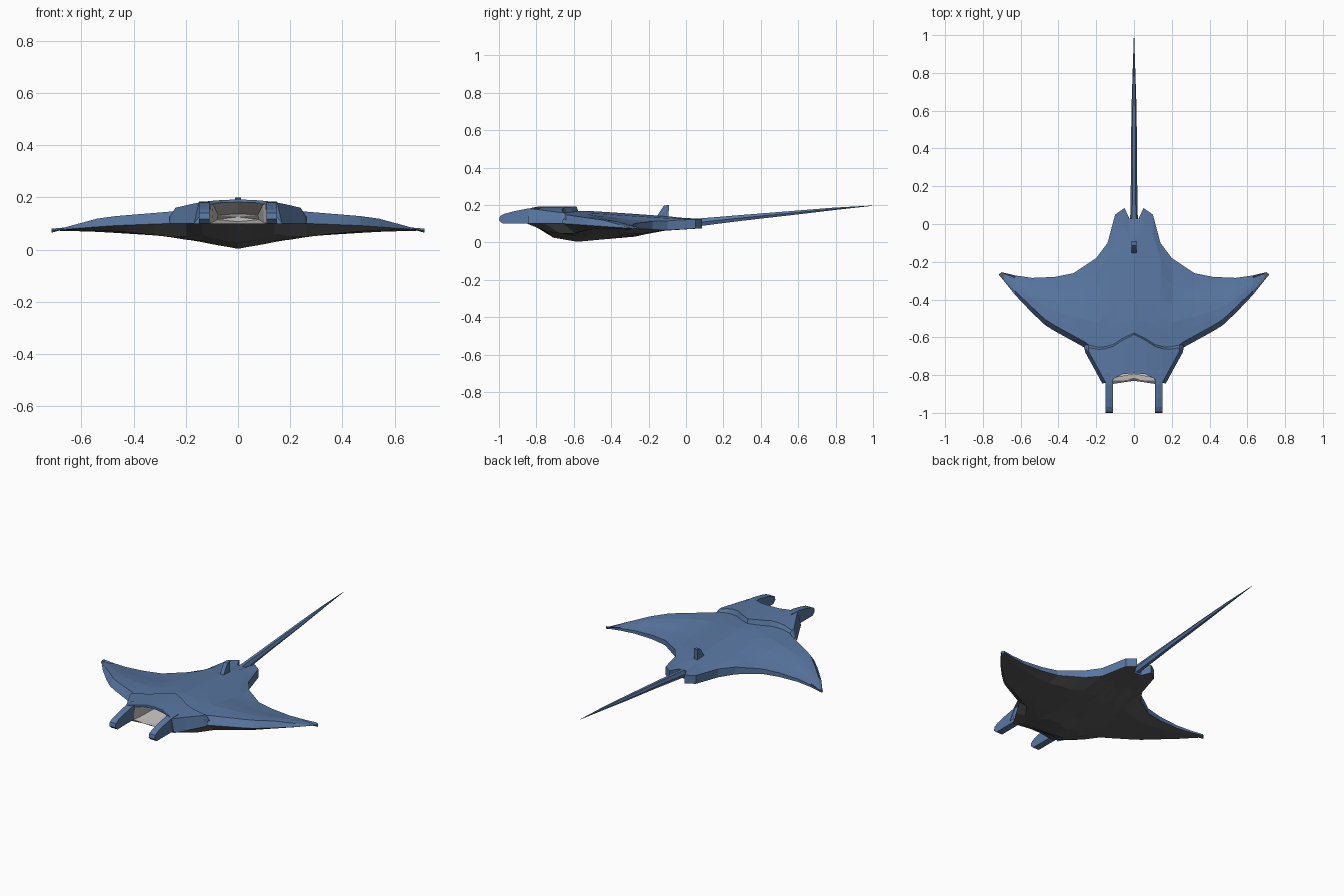
import bpy, bmesh
from math import cos, sin, pi

if "Cube" in bpy.data.objects:
    bpy.data.objects.remove(bpy.data.objects["Cube"])


def material(name, rgb):
    m = bpy.data.materials.new(name)
    m.diffuse_color = (*rgb, 1)
    m.use_nodes = True
    m.node_tree.nodes["Principled BSDF"].inputs["Base Color"].default_value = m.diffuse_color
    return m


BLUE = material("blue_skin", (0.10, 0.185, 0.36))
DARK = material("belly_grey", (0.10, 0.10, 0.10))
PALE = material("mouth_grey", (0.55, 0.53, 0.52))


def interp(table, v):
    if v <= table[0][0]:
        return table[0][1]
    for (a, fa), (b, fb) in zip(table, table[1:]):
        if v <= b:
            return fa + (fb - fa) * (v - a) / (b - a)
    return table[-1][1]


def skin(name, rows, mat, closed=False, mirror=False, caps=False):
    """Quad grid through equal-length rows of points."""
    bm = bmesh.new()
    vs = [[bm.verts.new(p) for p in r] for r in rows]
    n = len(rows[0])
    for a, b in zip(vs, vs[1:]):
        for i in range(n if closed else n - 1):
            j = (i + 1) % n
            bm.faces.new((a[i], a[j], b[j], b[i]))
    if caps:
        bm.faces.new(vs[0])
        bm.faces.new(vs[-1])
    bmesh.ops.remove_doubles(bm, verts=bm.verts, dist=0.0005)
    bmesh.ops.recalc_face_normals(bm, faces=bm.faces)
    me = bpy.data.meshes.new(name)
    bm.to_mesh(me)
    bm.free()
    if mat:
        me.materials.append(mat)
    ob = bpy.data.objects.new(name, me)
    bpy.context.collection.objects.link(ob)
    if mirror:
        ob.modifiers.new("mirror", 'MIRROR')
    return ob


def orient(ob, up):
    """Make an open sheet face up or down."""
    me = ob.data
    if (sum(p.normal.z * p.area for p in me.polygons) > 0) != up:
        me.flip_normals()


# Outline and height profiles
XS = [0, .025, .05, .10, .14, .20, .26, .32, .42, .47, .54, .63, .70, .714]
TRAIL = [(0, .03), (.025, .03), (.05, .085), (.10, .05), (.14, -.10), (.20, -.18),
         (.26, -.22), (.32, -.26), (.42, -.28), (.54, -.285), (.63, -.272), (.70, -.255), (.714, -.265)]
LEAD = [(0, -.83), (.10, -.845), (.14, -.85), (.20, -.755), (.26, -.655), (.46, -.545),
        (.54, -.47), (.63, -.375), (.70, -.287), (.714, -.271)]
LEAD_TOP = [(0, -.63), (.14, -.68), (.20, -.70), (.26, -.655)] + LEAD[5:]
RIM = [(-.86, .10), (-.65, .10), (-.3, .075), (-.1, .065), (.08, .075)]
TOP = [(0, .167), (.24, .147), (.57, .12), (.70, .085), (.714, .08)]
DROOP = [(-.5, 0), (-.2, .02), (.05, .04)]
KEEL = [(-.85, 0), (-.7, .08), (-.58, .092), (-.4, .062), (-.3, .05), (-.2, .025), (-.12, 0)]
SPREAD = [(0, 1), (.3, .45), (.55, .15), (.714, 0)]
EDGE = [(0, .05), (.14, .05), (.32, .03), (.714, .008)]

# Upper body and wings, with bevelled rim
rows = []
for x in XS:
    f, b = interp(LEAD_TOP, x), interp(TRAIL, x)
    bev = min(.03, .2 * (b - f))
    row = [(x, f, interp(RIM, f))]
    for t in (0, .15, .3, .5, .7, .85):
        y = f + bev + (b - f - bev) * t
        z = interp(TOP, x) - interp(DROOP, y)
        back = interp(RIM, b) + interp(EDGE, x)
        k = max(0, (t - .4) / .6) if x > .14 else 0
        row.append((x, y, z + (min(back, z) - z) * k))
    row += [(x, b, interp(RIM, b) + interp(EDGE, x)), (x, b, interp(RIM, b))]
    rows.append(row)
orient(skin("upper_body", rows, BLUE, mirror=True), True)

# Keeled belly
rows = []
for x in XS:
    f, b = interp(LEAD, x), interp(TRAIL, x)
    row = []
    for t in (0, .14, .29, .42, .52, .65, .8, 1):
        y = f + (b - f) * t
        d = interp(KEEL, y) * interp(SPREAD, x) if 0 < t < 1 else 0
        row.append((x, y, interp(RIM, y) - d))
    rows.append(row)
orient(skin("belly", rows, DARK, mirror=True), False)

# Raised head plate: x, front y, back y, top z
rows = []
for x, f, b, z in [(0, -.79, -.585, .192), (.06, -.795, -.615, .19), (.11, -.82, -.648, .186),
                   (.15, -.84, -.66, .18), (.185, -.775, -.664, .173), (.24, -.675, -.655, .16)]:
    low = (x, f, z - .012) if x < .14 else (min(x + .018, .26), f - .005, .10)
    rows.append([low, (x, f, z), (x, b, z), (x, b + .014, .147)])
x, f, b, z = .24, -.675, -.655, .16
rows.append([(.262, -.66, .10), (.262, -.655, .125), (.262, -.648, .125), (.262, -.64, .12)])
orient(skin("head_plate", rows, BLUE, mirror=True), True)

# Funnel-shaped mouth
mouth = []
for w, y0, lo, hi, y1 in [(.112, -.83, .10, .182, -.795), (.10, -.78, .103, .175, -.775),
                          (.08, -.66, .115, .137, -.66)]:
    mouth.append([(-w, y0, lo), (0, y0 + .005, lo - .008), (w, y0, lo),
                  (w * .95, y1 - .02, hi - .004), (0, y1, hi), (-w * .95, y1 - .02, hi - .004)])
m = skin("mouth", mouth + [[(0, -.655, .125)] * 6], PALE, closed=True)
m.data.flip_normals()

# Forward head lobes
side = [(-1, .118), (-.995, .14), (-.97, .153), (-.92, .166), (-.85, .18), (-.78, .184),
        (-.74, .16), (-.74, .105), (-.85, .10), (-.98, .10)]
skin("head_lobe", [[(x, y, z) for y, z in side] for x in (.11, .15)],
     BLUE, closed=True, mirror=True, caps=True)

# Whip tail: y, centre z, half width, half height
tail = [[(w * cos(a * pi / 3), y, z + h * sin(a * pi / 3)) for a in range(6)]
        for y, z, w, h in [(-.02, .098, .024, .026), (.06, .106, .019, .024), (.3, .131, .016, .018),
                           (.6, .160, .014, .012), (.78, .178, .008, .008), (.995, .196, .001, .001)]]
skin("tail", tail, BLUE, closed=True, caps=True)

# Dorsal fin
fin = [(-.165, .125), (-.122, .19), (-.115, .197), (-.09, .2), (-.095, .125)]
skin("dorsal_fin", [[(x, y, z) for y, z in fin] for x in (-.012, .012)],
     BLUE, closed=True, caps=True)
